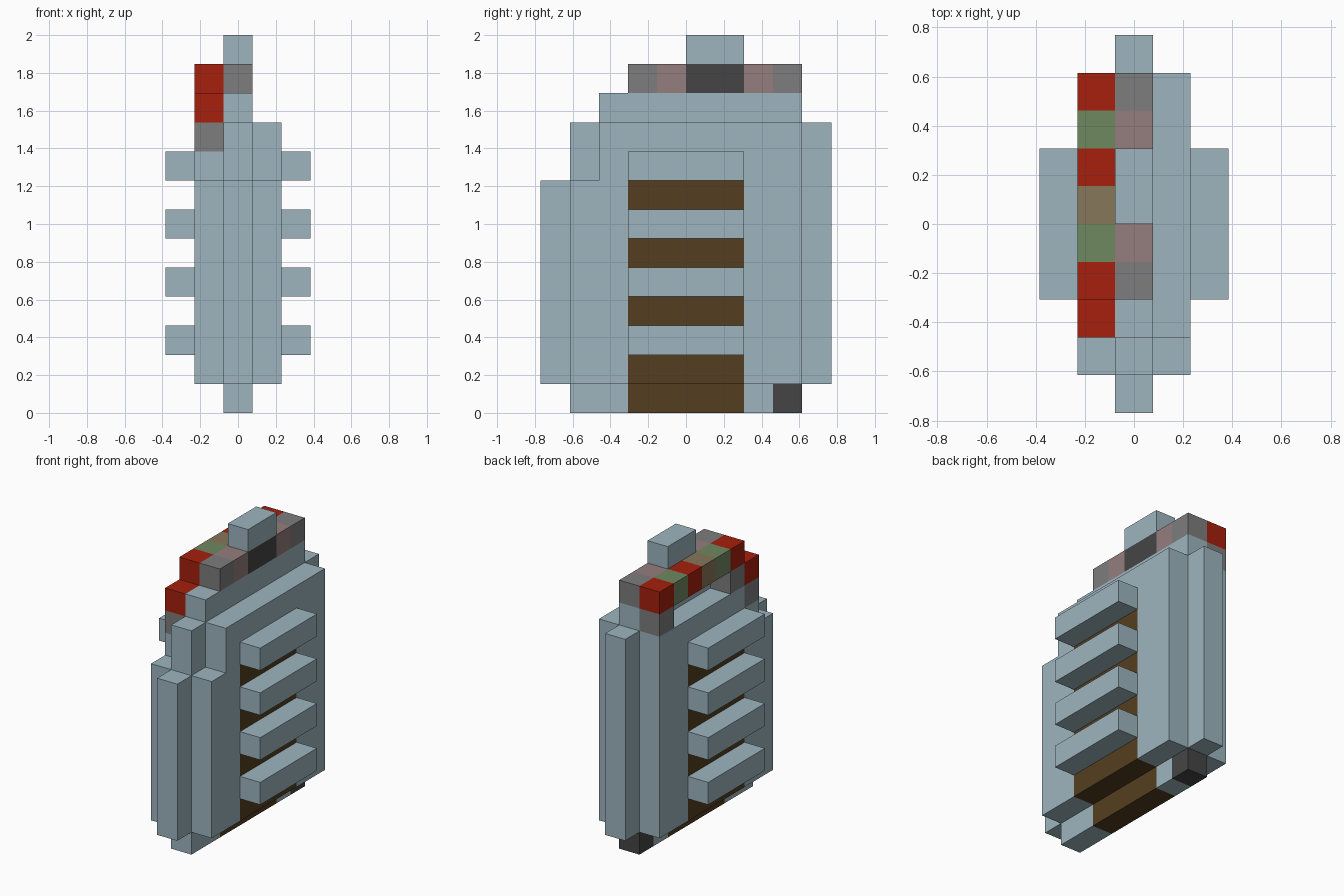
import bpy
import bmesh

U = 2 / 13  # one block

cube = bpy.data.objects.get("Cube")
if cube:
    bpy.data.objects.remove(cube, do_unlink=True)


def material(name, r, g, b):
    m = bpy.data.materials.new(name)
    m.use_nodes = True
    m.diffuse_color = (r, g, b, 1)
    m.node_tree.nodes["Principled BSDF"].inputs["Base Color"].default_value = (r, g, b, 1)
    return m


pale_blue = material("pale_blue", 0.337, 0.462, 0.521)
red = material("red", 0.381, 0.014, 0.004)
grey = material("grey", 0.205, 0.205, 0.205)
charcoal = material("charcoal", 0.06, 0.06, 0.06)
pink = material("dusty_pink", 0.301, 0.205, 0.205)
green = material("moss_green", 0.159, 0.246, 0.117)
tan = material("tan", 0.242, 0.184, 0.102)
brown = material("dark_brown", 0.089, 0.048, 0.014)


def slab(name, mat, x0, x1, profile):
    """Extrude a side profile of (y, z) block corners from x0 to x1."""
    bm = bmesh.new()
    face = bm.faces.new([bm.verts.new((x0 * U, y * U, z * U)) for y, z in profile])
    ext = bmesh.ops.extrude_face_region(bm, geom=[face])
    verts = [g for g in ext["geom"] if isinstance(g, bmesh.types.BMVert)]
    bmesh.ops.translate(bm, verts=verts, vec=((x1 - x0) * U, 0, 0))
    bmesh.ops.recalc_face_normals(bm, faces=bm.faces)
    mesh = bpy.data.meshes.new(name)
    bm.to_mesh(mesh)
    bm.free()
    mesh.materials.append(mat)
    obj = bpy.data.objects.new(name, mesh)
    bpy.context.collection.objects.link(obj)


def block(name, mat, x, y0, y1, z0, z1):
    """A box one block wide, centred on column x."""
    slab(name, mat, x - 0.5, x + 0.5, [(y0, z0), (y1, z0), (y1, z1), (y0, z1)])


# Central body with stepped ends
slab("central_body", pale_blue, -0.5, 0.5,
     [(-4, 0), (-2, 0), (-2, 1), (2, 1), (2, 0), (3, 0), (3, 1), (5, 1), (5, 10),
      (4, 10), (4, 11), (-3, 11), (-3, 10), (-4, 10), (-4, 8), (-5, 8), (-5, 1), (-4, 1)])
block("brown_keel", brown, 0, -2, 2, 0, 1)
block("heel_block", charcoal, 0, 3, 4, 0, 1)

# Side panels; the right one is notched for the rail foot
arch = [(-4, 1), (-2, 1), (-2, 8), (2, 8), (2, 1), (4, 1), (4, 10)]
slab("left_panel", pale_blue, 0.5, 1.5, arch + [(-3, 10), (-3, 8), (-4, 8)])
slab("right_panel", pale_blue, -1.5, -0.5,
     arch + [(-2, 10), (-2, 9), (-3, 9), (-3, 8), (-4, 8)])

# Brown recesses and projecting slats on both sides
for side, x in (("left", 1), ("right", -1)):
    block(side + "_recess", brown, x, -2, 2, 1, 8)
    for i in range(4):
        z = 2 + 2 * i
        block(f"{side}_slat_{i + 1}", pale_blue, 2 * x, -2, 2, z, z + 1)

# Ridge along the top with its cap
block("ridge_front", grey, 0, -2, -1, 11, 12)
block("ridge_front_pink", pink, 0, -1, 0, 11, 12)
block("ridge_middle", charcoal, 0, 0, 2, 11, 12)
block("ridge_back_pink", pink, 0, 2, 3, 11, 12)
block("ridge_back", grey, 0, 3, 4, 11, 12)
block("top_cap", pale_blue, 0, 0, 2, 12, 13)

# Coloured rail beside the ridge, with its supports
for i, mat in enumerate((red, green, tan, red, green, red)):
    block(f"rail_block_{i + 1}", mat, -1, i - 2, i - 1, 11, 12)
block("rail_front_step", red, -1, -3, -2, 10, 11)
block("rail_foot", grey, -1, -3, -2, 9, 10)
block("rail_front_post", grey, -1, -2, -1, 10, 11)
block("rail_back_post", grey, -1, 3, 4, 10, 11)
